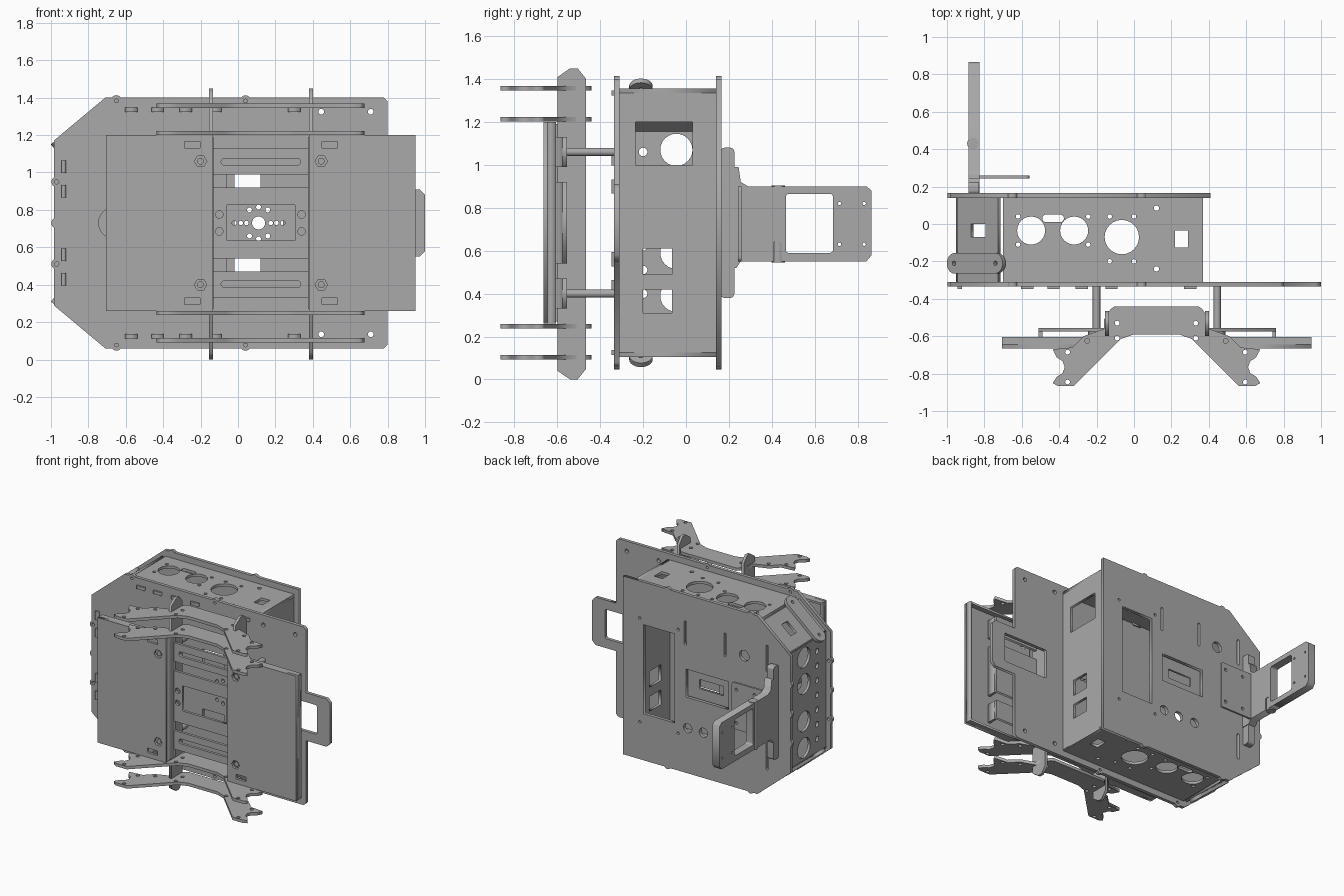
import bpy, math
from mathutils import Matrix, Vector

cube = bpy.data.objects.get("Cube")
if cube:
    bpy.data.objects.remove(cube, do_unlink=True)

grey = bpy.data.materials.new("plain grey")
grey.use_nodes = True
grey.diffuse_color = (0.4, 0.4, 0.4, 1)
grey.node_tree.nodes["Principled BSDF"].inputs["Base Color"].default_value = (0.4, 0.4, 0.4, 1)

MID = 0.73  # height of the horizontal symmetry line
AXES = {"x": ((0, 1, 0), (0, 0, 1)), "y": ((1, 0, 0), (0, 0, 1)), "z": ((1, 0, 0), (0, 1, 0))}


def circle(x, y, r, n=24):
    return [(x + r * math.cos(2 * math.pi * i / n), y + r * math.sin(2 * math.pi * i / n)) for i in range(n)]


def rect(x0, x1, y0, y1, r=0.0):
    if r == 0:
        return [(x0, y0), (x1, y0), (x1, y1), (x0, y1)]
    pts = []
    for k, (cx, cy) in enumerate([(x1 - r, y1 - r), (x0 + r, y1 - r), (x0 + r, y0 + r), (x1 - r, y0 + r)]):
        for i in range(7):
            a = math.pi / 2 * (k + i / 6)
            pts.append((cx + r * math.cos(a), cy + r * math.sin(a)))
    return pts


def flip(loops):
    """The loops together with their copies mirrored about the middle height."""
    return loops + [[(x, 2 * MID - z) for x, z in reversed(p)] for p in loops]


def sheet(name, loops, u, v, origin, thick):
    """Flat sheet with holes, drawn along u and v, centred on origin."""
    cu = bpy.data.curves.new(name, "CURVE")
    cu.dimensions, cu.fill_mode, cu.extrude = "2D", "BOTH", thick / 2
    for pts in loops:
        sp = cu.splines.new("POLY")
        sp.points.add(len(pts) - 1)
        for p, q in zip(sp.points, pts):
            p.co = (q[0], q[1], 0, 1)
        sp.use_cyclic_u = True
    tmp = bpy.data.objects.new(name, cu)
    bpy.context.collection.objects.link(tmp)
    bpy.context.view_layer.update()
    mesh = bpy.data.meshes.new_from_object(tmp.evaluated_get(bpy.context.evaluated_depsgraph_get()))
    bpy.data.objects.remove(tmp, do_unlink=True)
    u, v = Vector(u), Vector(v)
    m = Matrix((u, v, u.cross(v))).transposed().to_4x4()
    mesh.transform(Matrix.Translation(origin) @ m)
    mesh.materials.clear()
    mesh.materials.append(grey)
    ob = bpy.data.objects.new(name, mesh)
    bpy.context.collection.objects.link(ob)
    return ob


def plate(name, axis, a, b, outline, holes=()):
    origin = Vector([(a + b) / 2 if c == axis else 0 for c in "xyz"])
    return sheet(name, [outline, *holes], *AXES[axis], origin, abs(b - a))


def box(name, x0, x1, y0, y1, z0, z1):
    return plate(name, "z", z0, z1, rect(x0, x1, y0, y1))


# Front base plate with its side tab
upper = [(1.0, 0.88), (0.97, 0.91), (0.8, 0.91), (0.8, 1.38), (0.78, 1.4), (-0.71, 1.4), (-0.985, 1.17)]
outline = upper + [(x, 2 * MID - z) for x, z in reversed(upper)]
holes = flip([rect(-0.06, 0.12, 0.9, 1.01), circle(0.445, 1.325, 0.015), circle(0.71, 1.325, 0.015),
              circle(-0.65, 1.38, 0.012), circle(0.04, 1.38, 0.012), circle(-0.97, 0.95, 0.012)])
holes += [rect(0.52, 0.89, 0.62, 0.84, 0.01), circle(-0.66, MID, 0.085), circle(0.11, MID, 0.035)]
holes += [circle(0.11 + s * d, MID, 0.012) for s in (-1, 1) for d in (0.065, 0.095, 0.13)]
holes += [circle(0.11 + 0.085 * math.cos(a), MID + 0.085 * math.sin(a), 0.013)
          for a in [math.radians(d) for d in (55, 90, 125, 235, 270, 305)]]
plate("front_base_plate", "y", -0.335, -0.31, outline, holes)

# Back plate
upper = [(0.41, 1.4), (-0.71, 1.4), (-0.985, 1.17)]
outline = upper + [(x, 2 * MID - z) for x, z in reversed(upper)]
holes = [rect(-0.02, 0.24, 0.41, 1.08), rect(-0.47, -0.115, 0.63, 0.84)]
holes += [rect(x - 0.01, x + 0.01, 1.02, 1.2, 0.009) for x in (-0.11, -0.44)]
holes += flip([rect(-0.8, -0.78, 1.0, 1.2, 0.009)])
holes += [circle(x, 0.4, 0.035) for x in (-0.13, -0.26, -0.4)] + [circle(-0.6, 1.07, 0.04)]
holes += flip([circle(x, 1.12, 0.01) for x in (-0.05, 0.27)])
plate("back_plate", "y", 0.14, 0.165, outline, holes)
plate("back_window_frame", "y", 0.11, 0.125, rect(-0.49, -0.1, 0.61, 0.86), [rect(-0.4, -0.2, 0.7, 0.77)])

# Rounded screw ears around both plates
for y0, y1 in ((-0.335, -0.31), (0.14, 0.165)):
    for x, z in flip([[(-0.65, 1.385), (0.04, 1.385), (-0.97, 0.95)]])[0]:
        for zz in (z, 2 * MID - z):
            plate("screw_ear", "y", y0, y1, circle(x, zz, 0.028), [circle(x, zz, 0.012)])
    plate("screw_ear", "y", y0, y1, circle(-0.97, MID, 0.028), [circle(-0.97, MID, 0.012)])

# Box top and bottom with round openings
holes = [circle(-0.55, -0.035, 0.075), circle(-0.32, -0.035, 0.075), circle(-0.065, -0.07, 0.092),
         rect(0.22, 0.29, -0.125, -0.035), rect(-0.49, -0.375, 0.01, 0.05, 0.019)]
holes += [circle(x, y, 0.012) for x in (-0.62, -0.245) for y in (-0.11, 0.04)]
holes += [circle(x, y, 0.012) for x in (-0.13, 0.0) for y in (-0.2, 0.04)]
holes += [circle(0.12, y, 0.014) for y in (-0.24, 0.085)]
for name, z in (("box_top", 1.335), ("box_bottom", 0.105)):
    plate(name, "z", z, z + 0.02, rect(-0.7, 0.37, -0.31, 0.14), holes)

# Box side walls
plate("right_wall", "x", 0.35, 0.37, rect(-0.31, 0.14, 0.105, 1.355),
      [rect(-0.235, 0.03, 1.0, 1.2), rect(-0.2, -0.065, 0.49, 0.61), rect(-0.2, -0.065, 0.31, 0.42)])
holes = flip([circle(-0.045, 1.07, 0.075), circle(-0.045, 0.87, 0.075)])
holes += [circle(-0.2, 0.4 + 0.11 * i, 0.02) for i in range(7)]
plate("left_wall", "x", -0.95, -0.93, rect(-0.31, 0.14, 0.29, 1.17), holes)

# Slanted corner panels with hinge straps
for s in (1, -1):
    u, v = Vector((-0.764, 0, -0.645 * s)), Vector((0, s, 0))
    out = -u.cross(v)
    origin = Vector((-0.72, 0, MID + s * 0.615))
    ys = sorted((-0.31 * s, 0.14 * s))
    win = sorted((-0.07 * s, 0.0))
    sheet("corner_panel", [rect(0, 0.295, *ys), rect(0.09, 0.19, *win)], u, v, origin, 0.02)
    strap = sorted((-0.265 * s, -0.155 * s))
    sheet("corner_strap", [rect(-0.05, 0.34, *strap, 0.054), circle(0.0, -0.21 * s, 0.012),
                           circle(0.29, -0.21 * s, 0.012)], u, v, origin + out * 0.02, 0.025)

# Locking tabs poking through the front base plate
for z in (1.335, 2 * MID - 1.335):
    for x in (-0.57, -0.43, -0.28, -0.12, 0.3):
        box("wall_tab", x - 0.033, x + 0.033, -0.348, -0.3, z - 0.012, z + 0.012)
for z in (1.03, 0.9, 0.56, 0.43):
    box("wall_tab", -0.945, -0.92, -0.348, -0.3, z - 0.033, z + 0.033)

# Front tray panels: skin, top and bottom rims, outer rim
for name, inner, outer, stand in (("left_tray", -0.135, -0.705, -0.2), ("right_tray", 0.38, 0.95, 0.445)):
    x0, x1 = sorted((inner, outer))
    foot = -0.245 if inner < 0 else 0.49
    holes = flip([circle(stand, 1.06, 0.033, 6), rect(foot - 0.042, foot + 0.042, 1.13, 1.165)])
    plate(name + "_skin", "y", -0.665, -0.645, rect(x0, x1, 0.26, 1.2), holes)
    for z in (0.26, 1.185):
        box(name + "_rim", x0, x1, -0.65, -0.605, z, z + 0.015)
    edge = outer if outer < 0 else outer - 0.015
    box(name + "_side", edge, edge + 0.015, -0.65, -0.605, 0.26, 1.2)
    step = -0.145 if inner < 0 else 0.375
    box(name + "_inner_side", step, step + 0.015, -0.65, -0.56, 0.27, 1.19)

# Cross bars behind the trays
bars = [("lower_bar", 0.33, 0.47, [rect(-0.09, 0.335, 0.385, 0.42, 0.017)]),
        ("upper_bar", 0.99, 1.13, [rect(-0.09, 0.335, 1.04, 1.075, 0.017)]),
        ("middle_bar", 0.54, 0.92, [rect(-0.06, 0.305, 0.635, 0.825)] +
         [circle(x, z, 0.02) for x in (-0.1, 0.34) for z in (0.685, 0.775)])]
for name, z0, z1, holes in bars:
    plate(name, "y", -0.575, -0.555, rect(-0.51, 0.76, z0, z1), holes)
    for x in (-0.51, 0.74):
        box(name + "_end", x, x + 0.02, -0.65, -0.56, z0, z1)

# Standoffs between trays and base plate
for x in (-0.2, 0.445):
    for z in (0.4, 1.06):
        plate("standoff", "y", -0.6, -0.33, circle(x, z, 0.021, 6))
        plate("standoff_collar", "y", -0.6, -0.56, circle(x, z, 0.045, 6))
        plate("standoff_screw", "y", -0.655, -0.6, circle(x, z, 0.018, 12))

# Tall upright ribs carrying the arms
upper = [(-0.465, 1.4), (-0.505, 1.45), (-0.54, 1.45), (-0.598, 1.41)]
outline = upper + [(y, 1.45 - z) for y, z in reversed(upper)]
for x in (-0.155, 0.38):
    plate("upright_rib", "x", x, x + 0.02, outline,
          [rect(-0.59, -0.57, z - h, z + h) for z, h in ((0.6, 0.018), (0.73, 0.045), (0.86, 0.018))])

# Arched arms with forked ends
fork = [(-0.555 + 0.065 * math.cos(a), -0.765 + 0.055 * math.sin(a))
        for a in [math.radians(d) for d in (70, 35, 0, -35, -70)]]
half = [(-0.225, -0.44), (-0.245, -0.455), (-0.28, -0.51), (-0.28, -0.56), (-0.39, -0.6), (-0.45, -0.66),
        (-0.555, -0.67)] + fork + [(-0.555, -0.85), (-0.53, -0.865), (-0.44, -0.865), (-0.19, -0.615), (-0.12, -0.59)]
outline = [(0.12 + x, y) for x, y in half] + [(0.12 - x, y) for x, y in reversed(half)]
holes = [circle(0.12 + s * x, y, 0.013, 12) for s in (-1, 1)
         for x, y in ((0.475, -0.685), (0.37, -0.625), (0.21, -0.53), (0.21, -0.61), (0.475, -0.845))]
for z in (0.103, 0.248, 1.212, 1.357):
    plate("arched_arm", "z", z - 0.011, z + 0.011, outline, holes)

# Rear bracket on the back plate: post feet, web and arm with a window
for z0, z1 in ((0.38, 0.6), (0.86, 1.08)):
    plate("bracket_foot", "x", -0.885, -0.83, rect(0.16, 0.225, z0, z1, 0.02))
web = [(0.16, 0.52), (0.235, 0.52), (0.255, 0.55), (0.41, 0.55), (0.41, 0.64), (0.445, 0.64), (0.445, 0.55),
       (0.84, 0.55), (0.865, 0.58), (0.865, 0.88), (0.84, 0.9), (0.29, 0.9), (0.255, 0.92), (0.245, 0.99),
       (0.2, 0.99), (0.2, 0.9), (0.16, 0.9)]
plate("rear_arm", "x", -0.885, -0.825, web, [rect(0.465, 0.685, 0.59, 0.865, 0.015)] +
      [circle(y, z, 0.008, 12) for y in (0.715, 0.83) for z in (0.63, 0.82)])
plate("bracket_wing", "y", 0.243, 0.258, rect(-0.84, -0.56, 0.55, 0.9, 0.02),
      [circle(x, z, 0.012, 12) for x in (-0.75, -0.6) for z in (0.6, 0.85)])
plate("arm_pin", "z", 0.545, 0.905, circle(-0.86, 0.43, 0.032))
